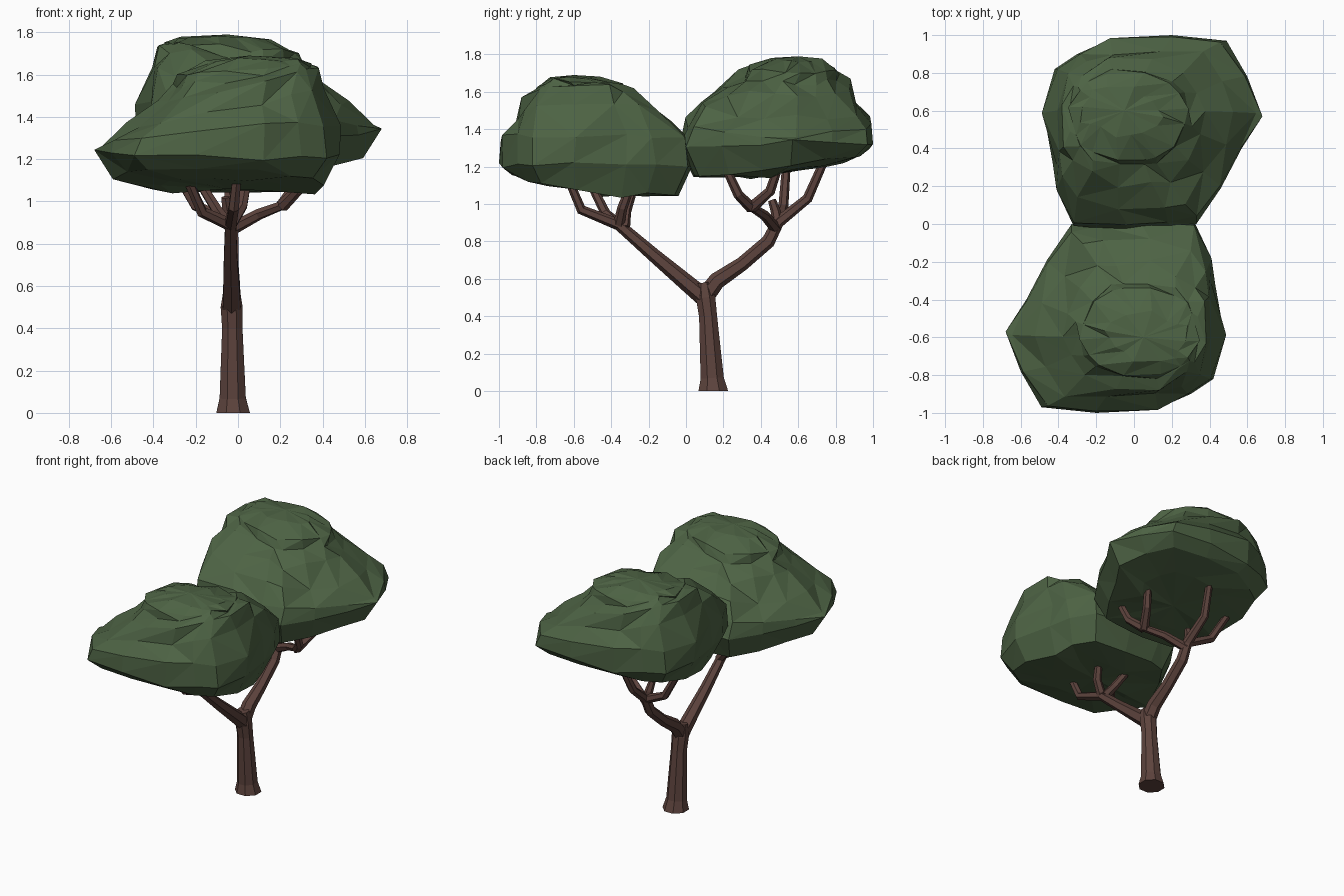
import bpy, bmesh, math, random
from mathutils import Vector

if "Cube" in bpy.data.objects:
    bpy.data.objects.remove(bpy.data.objects["Cube"])
random.seed(11)


def material(name, rgb):
    m = bpy.data.materials.new(name)
    m.use_nodes = True
    col = (*rgb, 1)
    m.diffuse_color = col
    bsdf = next(n for n in m.node_tree.nodes if n.type == "BSDF_PRINCIPLED")
    bsdf.inputs["Base Color"].default_value = col
    bsdf.inputs["Roughness"].default_value = 0.9
    return m


LEAF = material("leaf green", (0.075, 0.125, 0.058))
BARK = material("bark brown", (0.11, 0.057, 0.047))


def finish(bm, name, mat):
    bmesh.ops.recalc_face_normals(bm, faces=bm.faces)
    me = bpy.data.meshes.new(name)
    bm.to_mesh(me)
    bm.free()
    me.materials.append(mat)
    ob = bpy.data.objects.new(name, me)
    bpy.context.collection.objects.link(ob)
    return ob


def skin(bm, rings):
    """Join equal-sized rings of vertices with quads."""
    for a, b in zip(rings, rings[1:]):
        n = len(a)
        for i in range(n):
            j = (i + 1) % n
            bm.faces.new((a[i], a[j], b[j], b[i]))


def limb(name, path, radii, sides=6):
    """Tapered faceted tube along a path, one radius per point."""
    bm = bmesh.new()
    pts = [Vector(p) for p in path]
    rings = []
    for i, (p, r) in enumerate(zip(pts, radii)):
        d = (pts[min(i + 1, len(pts) - 1)] - pts[max(i - 1, 0)]).normalized()
        if p.z == 0:
            d = Vector((0, 0, 1))
        u = (Vector((1, 0, 0)) - d * d.x).normalized()
        v = d.cross(u)
        ring = []
        for k in range(sides):
            a = math.tau * (k + 0.5) / sides
            ring.append(bm.verts.new(p + r * (math.cos(a) * u + math.sin(a) * v)))
        rings.append(ring)
    skin(bm, rings)
    bm.faces.new(rings[0])
    bm.faces.new(rings[-1])
    return finish(bm, name, BARK)


# Trunk and the two main boughs
limb("trunk", [(-.023, .146, 0), (-.025, .14, .07), (-.027, .118, .4), (-.03, .105, .5), (-.03, .095, .58)],
     [.086, .067, .052, .056, .042], 8)
FRONT = (-.035, -.36, .89)
BACK = (-.03, .49, .9)
limb("front_bough", [(-.03, .11, .49), (-.03, .02, .565), (-.035, -.17, .725), FRONT], [.05, .046, .037, .03])
limb("back_bough", [(-.03, .09, .49), (-.03, .165, .59), (-.03, .3, .68), (-.03, .44, .8), BACK],
     [.05, .046, .038, .037, .032])

# Twigs reaching into the leaves
twigs = {
    "front_twig_outer": [FRONT, (-.02, -.56, .97), (0, -.64, 1.16)],
    "front_twig_right": [FRONT, (-.17, -.43, .95), (-.25, -.52, 1.13)],
    "front_twig_inner": [(-.03, -.33, .87), (-.1, -.32, .96), (-.2, -.27, 1.12)],
    "front_twig_left": [FRONT, (.02, -.34, .98), (.05, -.28, 1.14)],
    "back_twig_stem": [(-.03, .48, .87), (.1, .42, .94), (.23, .34, .99)],
    "back_twig_inner": [(.21, .35, .98), (.28, .28, 1.05), (.3, .2, 1.22)],
    "back_twig_left": [(.21, .35, .98), (.27, .45, 1.07), (.31, .51, 1.25)],
    "back_twig_outer": [BACK, (-.04, .65, 1.03), (0, .76, 1.28)],
    "back_twig_right": [BACK, (-.2, .52, .98), (-.36, .54, 1.25)],
    "back_twig_stub": [BACK, (-.05, .48, .96), (-.06, .46, 1.02)],
}
for name, path in twigs.items():
    limb(name, path, [.031, .027, .022])

# Leaf crown: outline blended ring by ring into a smaller, offset top
OUTLINE = [(.48, -.6), (.43, -.32), (.4, -.16), (.32, .01), (.05, .035), (-.2, .03), (-.33, 0),
           (-.46, -.19), (-.57, -.4), (-.68, -.57), (-.6, -.78), (-.49, -.97), (-.2, -1),
           (.12, -.98), (.3, -.9), (.42, -.82)]

# Blend towards the top, height, slope on right half, slope on left half, roughness
RINGS = [(0, 1.2, -.05, .02, .015), (.07, 1.34, .12, .08, .02), (.36, 1.44, .15, .25, .026),
         (.7, 1.525, .14, .3, .026), (.93, 1.575, .1, .22, .02), (1, 1.625, .08, .12, .015),
         (1.4, 1.67, .02, 0, .012)]


def top_point(p):
    d = Vector((p[0] + .05, p[1] + .5)).normalized()
    return Vector((.03 + .31 * d.x, -.57 + .25 * d.y))


def crown():
    bm = bmesh.new()
    rings = []
    for t, z, right, left, rough in RINGS:
        ring = []
        for p in OUTLINE:
            q = Vector(p).lerp(top_point(p), t)
            side = rough if t else 0
            ring.append(bm.verts.new((q.x + random.uniform(-side, side),
                                      q.y + random.uniform(-side, side),
                                      z + (left if q.x > 0 else right) * q.x + random.uniform(-rough, rough))))
        rings.append(ring)
    # Shallow underside, rising to the front and right
    under = []
    for s in (.5, .86):
        ring = []
        for p in OUTLINE:
            x, y = -.05 + (p[0] + .05) * s, -.5 + (p[1] + .5) * s
            rise = .2 * max(0, -.45 - y) + .2 * max(0, -.35 - x)
            ring.append(bm.verts.new((x, y, 1.045 + rise + random.uniform(-.012, .015))))
        under.append(ring)
    skin(bm, under + rings)
    for ring, centre in ((under[0], (-.05, -.45, 1.06)), (rings[-1], (.05, -.6, 1.69))):
        c = bm.verts.new(centre)
        for i in range(len(ring)):
            bm.faces.new((ring[i], ring[(i + 1) % len(ring)], c))
    # Mixed diagonals give an irregular faceted surface
    for f in list(bm.faces):
        if len(f.verts) == 4:
            k = random.randrange(2)
            bmesh.utils.face_split(f, f.verts[k], f.verts[k + 2])
    return finish(bm, "front_leaf_crown", LEAF)


front = crown()
back = bpy.data.objects.new("back_leaf_crown", front.data.copy())
bpy.context.collection.objects.link(back)
back.rotation_euler.z = math.pi
back.location.z = .1
